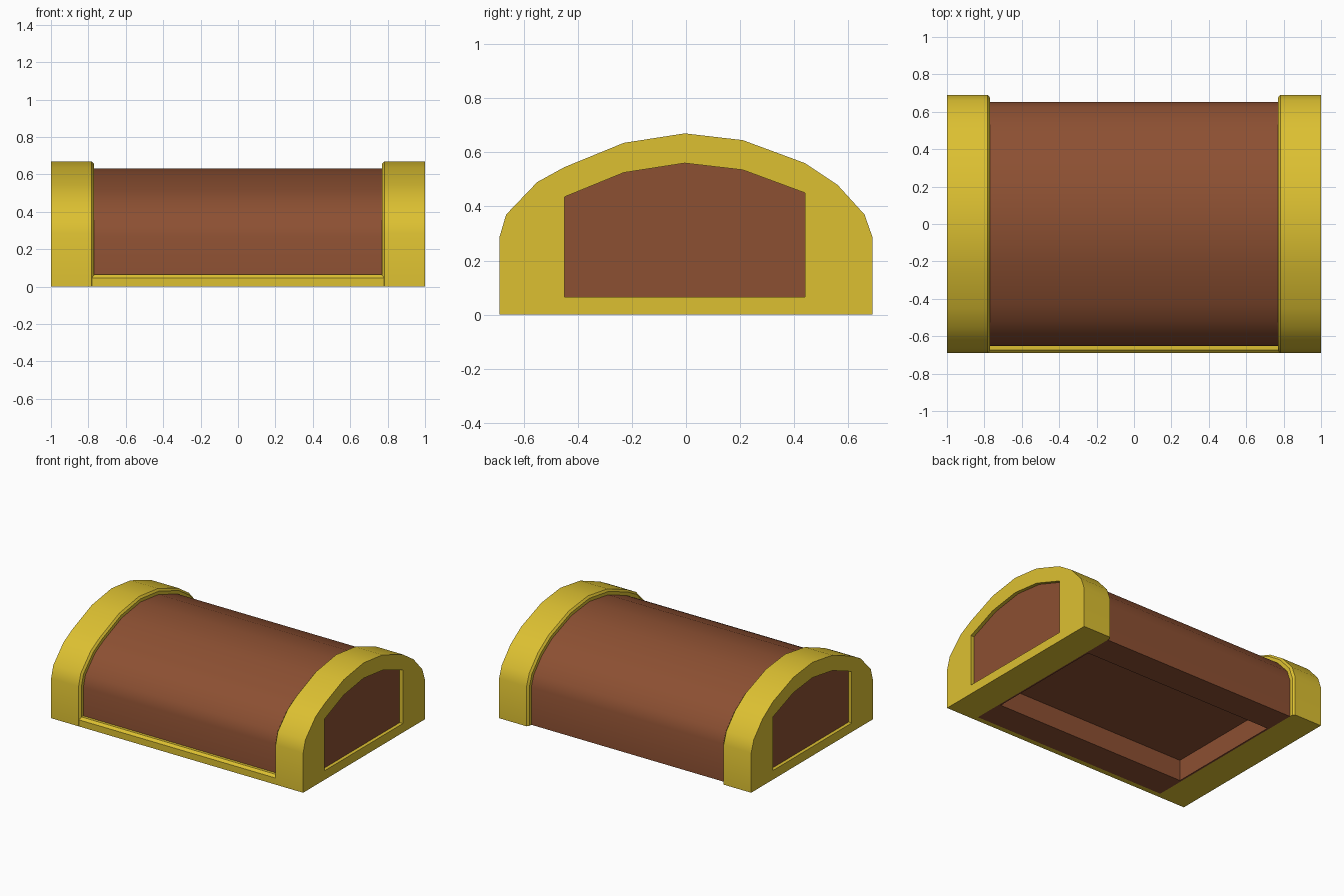
import bpy, bmesh, math

if "Cube" in bpy.data.objects:
    bpy.data.objects.remove(bpy.data.objects["Cube"])


def material(name, rgb):
    m = bpy.data.materials.new(name)
    m.diffuse_color = (*rgb, 1)
    m.use_nodes = True
    m.node_tree.nodes["Principled BSDF"].inputs["Base Color"].default_value = m.diffuse_color
    return m


GOLD = material("gold_yellow", (0.72, 0.53, 0.031))
BROWN = material("leather_brown", (0.265, 0.080, 0.032))

# Arched cross-section (y, z), front foot to back foot
ARCH = [(-.69, 0), (-.69, .285), (-.665, .37), (-.55, .49), (-.45, .545),
        (-.23, .635), (-.005, .67), (.21, .645), (.44, .56), (.56, .48),
        (.66, .37), (.69, .285), (.69, 0)]


def shrink(d):
    return [(y * (1 - d / .69), z * (1 - d / .67)) for y, z in ARCH]


def at_x(x, profile):
    return [(x, y, z) for y, z in profile]


def loft(bm, rings, closed=True, caps=(True, True), cap_mat=0):
    """Skin a list of equal-length point rings."""
    vs = [[bm.verts.new(p) for p in r] for r in rings]
    n = len(vs[0])
    for a, b in zip(vs, vs[1:]):
        for i in range(n if closed else n - 1):
            j = (i + 1) % n
            bm.faces.new((a[i], a[j], b[j], b[i]))
    if caps[0]:
        bm.faces.new(vs[0][::-1])
    if caps[1]:
        bm.faces.new(vs[-1]).material_index = cap_mat


def finish(bm, name, mats):
    bmesh.ops.remove_doubles(bm, verts=bm.verts, dist=1e-5)
    bmesh.ops.recalc_face_normals(bm, faces=bm.faces)
    me = bpy.data.meshes.new(name)
    bm.to_mesh(me)
    bm.free()
    for m in mats:
        me.materials.append(m)
    ob = bpy.data.objects.new(name, me)
    bpy.context.collection.objects.link(ob)
    bpy.ops.object.select_all(action='DESELECT')
    ob.select_set(True)
    bpy.context.view_layer.objects.active = ob
    bpy.ops.object.shade_smooth_by_angle(angle=math.radians(35))


def rect(x, y, z):
    return [(-x, -y, z), (x, -y, z), (x, y, z), (-x, y, z)]


# Brown barrel of the lid, with a box-shaped recess underneath
inner = shrink(.037)
half = -inner[0][0]
bm = bmesh.new()
loft(bm, [at_x(-.77, inner), at_x(.77, inner)], closed=False)
loft(bm, [rect(.77, half, 0), rect(.757, .44, 0), rect(.757, .44, .15)],
     caps=(False, True))
finish(bm, "lid_barrel", [BROWN])

# Gold end bands with a chamfered inner lip and a sunken brown end panel
panel = [(max(-.45, min(.44, y)), z - .11 if z > 0 else .065) for y, z in ARCH]
for side, s in (("left", -1), ("right", 1)):
    bm = bmesh.new()
    loft(bm, [at_x(s * .77, inner), at_x(s * .77, shrink(.014)),
              at_x(s * .782, ARCH), at_x(s, ARCH),
              at_x(s, panel), at_x(s * .975, panel)], cap_mat=1)
    finish(bm, side + "_end_band", [GOLD, BROWN])

# Gold trim strip along the front foot
strip = [(-.69, 0), (-.69, .047), (-.673, .064), (-half, .064), (-half, 0)]
bm = bmesh.new()
loft(bm, [at_x(-.78, strip), at_x(.78, strip)])
finish(bm, "front_trim", [GOLD])
